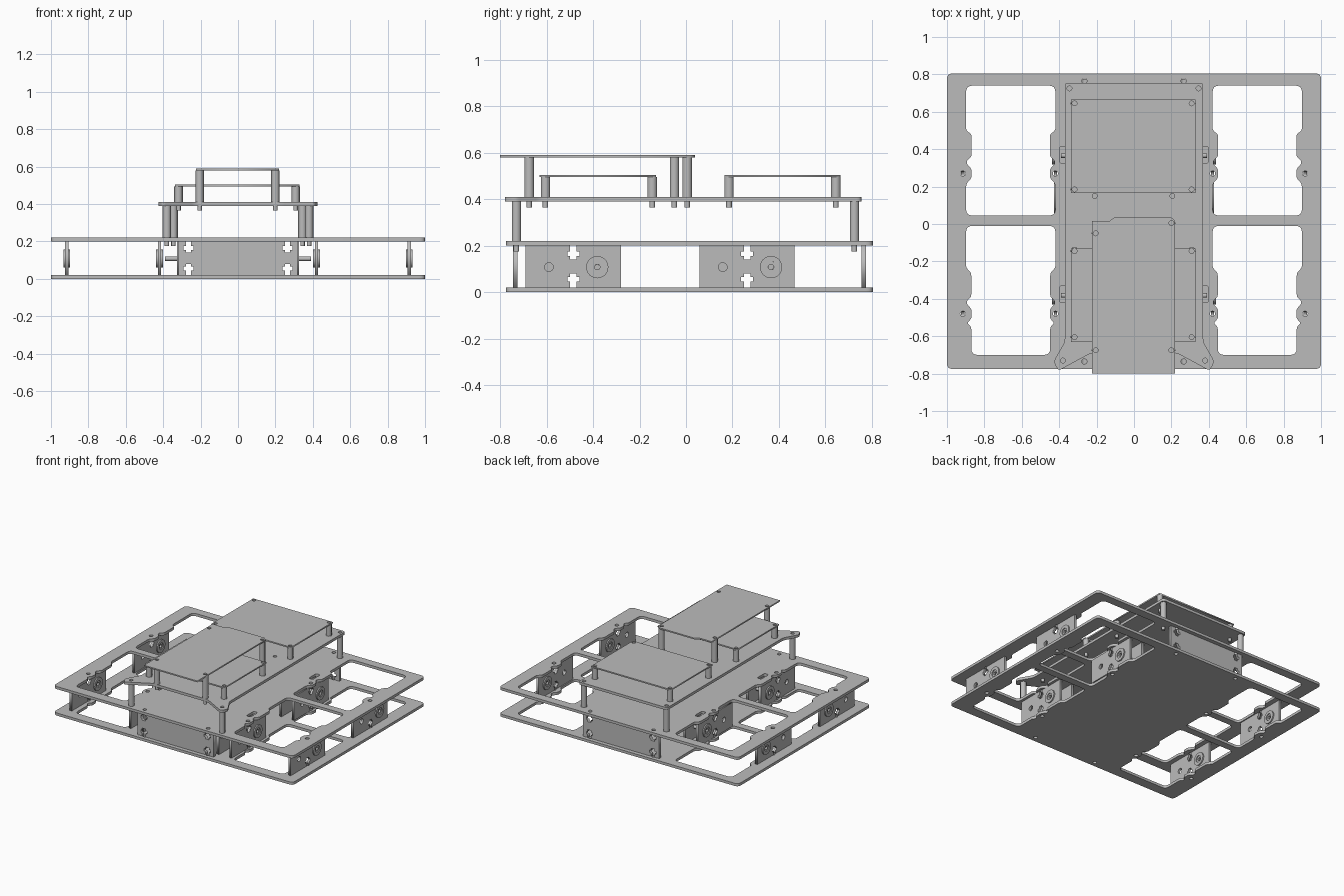
import bpy, math
from mathutils import Vector, Matrix

cube = bpy.data.objects.get("Cube")
if cube:
    bpy.data.objects.remove(cube, do_unlink=True)

grey = bpy.data.materials.new("plain grey")
grey.use_nodes = True
grey.diffuse_color = (0.5, 0.5, 0.5, 1)
grey.node_tree.nodes["Principled BSDF"].inputs["Base Color"].default_value = (0.5, 0.5, 0.5, 1)

FLAT = Matrix.Identity(4)
# profile (u, v) stood upright: facing x (u = y) or facing y (u = x), v = z
FACE_X = Matrix(((0, 0, 1, 0), (1, 0, 0, 0), (0, 1, 0, 0), (0, 0, 0, 1)))
FACE_Y = Matrix(((1, 0, 0, 0), (0, 0, -1, 0), (0, 1, 0, 0), (0, 0, 0, 1)))


def circle(x, y, r, n=16):
    return [(x + r * math.cos(math.tau * i / n), y + r * math.sin(math.tau * i / n)) for i in range(n)]


def rect(x0, x1, y0, y1):
    return [(x0, y0), (x1, y0), (x1, y1), (x0, y1)]


def rounded(points, radius):
    """Round every corner, limited by the edges beside it."""
    out = []
    for i, p in enumerate(points):
        p, a, b = Vector(p), Vector(points[i - 1]), Vector(points[(i + 1) % len(points)])
        r = min(radius, 0.45 * (a - p).length, 0.45 * (b - p).length)
        s, e = p + (a - p).normalized() * r, p + (b - p).normalized() * r
        for k in range(5):
            t = k / 4
            out.append(tuple(s * (1 - t) ** 2 + p * 2 * t * (1 - t) + e * t * t))
    return out


def plate(name, loops, low, high, turn=FLAT, move=(0, 0, 0)):
    """Extruded flat sheet: first loop is the outline, the others are holes."""
    curve = bpy.data.curves.new(name, 'CURVE')
    curve.dimensions = '2D'
    curve.fill_mode = 'BOTH'
    curve.extrude = (high - low) / 2
    for loop in loops:
        spline = curve.splines.new('POLY')
        spline.points.add(len(loop) - 1)
        for point, (u, v) in zip(spline.points, loop):
            point.co = (u, v, 0, 1)
        spline.use_cyclic_u = True
    temp = bpy.data.objects.new(name + " curve", curve)
    bpy.context.collection.objects.link(temp)
    bpy.context.view_layer.update()
    mesh = bpy.data.meshes.new_from_object(temp.evaluated_get(bpy.context.evaluated_depsgraph_get()))
    bpy.data.objects.remove(temp, do_unlink=True)
    mesh.transform(Matrix.Translation(move) @ turn @ Matrix.Translation((0, 0, (low + high) / 2)))
    mesh.materials.clear()
    mesh.materials.append(grey)
    obj = bpy.data.objects.new(name, mesh)
    bpy.context.collection.objects.link(obj)
    return obj


def rod(name, x, y, low, high, r, n=6):
    return plate(name, [circle(x, y, r, n)], low, high)


def mirrored(loop):
    return [(-x, y) for x, y in loop]


# Frame plates with four stepped windows
def window(edge):
    left = [(0.42 + inset, y) for inset, y in edge]
    right = [(0.898 - inset, y) for inset, y in reversed(edge)]
    return rounded(left + right, 0.035)


def bump(y):
    return [(0.005, y + 0.05), (0.03, y + 0.025), (0.03, y - 0.025), (0.005, y - 0.05)]


back = window([(0, 0.74), (0, 0.50), (0.03, 0.48), (0.03, 0.36), (0.005, 0.34)]
              + bump(0.27) + [(0, 0.20), (0, 0.045)])
front = window([(0, -0.01), (0, -0.235), (0.028, -0.26), (0.028, -0.39), (0.005, -0.41)]
               + bump(-0.48) + [(0.028, -0.55), (0.028, -0.70)])
outline = rounded(rect(-1, 1, -0.775, 0.805), 0.03)
holes = []
for s in (-1, 1):
    for y in (0.27, -0.48):
        holes += [circle(s * 0.915, y, 0.014), circle(s * 0.42, y, 0.014)]
    holes += [circle(s * 0.265, y, 0.014) for y in (0.765, -0.735)]
windows = [back, front, mirrored(back), mirrored(front)]
slots = [rounded(rect(s * 0.38 - 0.018, s * 0.38 + 0.018, y - 0.045, y + 0.045), 0.015)
         for s in (-1, 1) for y in (0.37, -0.375)]
plate("bottom_frame", [outline] + windows + holes, 0, 0.02)
plate("top_frame", [outline] + windows + holes + slots, 0.20, 0.22)


# Upright sheets with bolt slots cut in from top and bottom edges
def slotted(u0, u1, centres):
    def slot(c):
        return [(c - 0.014, 0), (c - 0.014, 0.025), (c - 0.026, 0.025), (c - 0.026, 0.045),
                (c - 0.014, 0.045), (c - 0.014, 0.06), (c + 0.014, 0.06), (c + 0.014, 0.045),
                (c + 0.026, 0.045), (c + 0.026, 0.025), (c + 0.014, 0.025), (c + 0.014, 0)]
    cuts = [p for c in centres for p in slot(c)]
    return ([(u0, 0.02)] + [(u, 0.02 + v) for u, v in cuts] + [(u1, 0.02), (u1, 0.20)]
            + [(u, 0.20 - v) for u, v in reversed(cuts)] + [(u0, 0.20)])


for label, y in (("front", -0.735), ("back", 0.765)):
    plate(label + "_panel", [slotted(-0.318, 0.318, (-0.265, 0.265))],
          -0.01, 0.01, FACE_Y, (0, y, 0))

# Wheel mounts: three sheets per wheel, bearings and shaft
for side, s in (("right", -1), ("left", 1)):
    for label, y in (("front", -0.485), ("back", 0.263)):
        tag = label + "_" + side
        body = slotted(y - 0.205, y + 0.205, (y,))
        axle = y + 0.103
        plate(tag + "_motor_plate", [body], -0.01, 0.01, FACE_X, (s * 0.315, 0, 0))
        for part, x in (("inner", 0.42), ("outer", 0.915)):
            at = (s * x, 0, 0)
            plate(f"{tag}_{part}_mount", [body, circle(axle, 0.108, 0.03), circle(y - 0.105, 0.108, 0.019)],
                  -0.009, 0.009, FACE_X, at)
            plate(f"{tag}_{part}_flange", [circle(axle, 0.108, 0.048, 24), circle(axle, 0.108, 0.025)],
                  -0.018, 0.018, FACE_X, at)
            plate(f"{tag}_{part}_bearing", [circle(axle, 0.108, 0.025, 24), circle(axle, 0.108, 0.013, 6)],
                  -0.012, 0.012, FACE_X, at)
        plate(tag + "_shaft", [circle(axle, 0.108, 0.012, 12)], -0.033, 0.033, FACE_X, (s * 0.357, 0, 0))

# Deck with flared front ears, boards and their standoffs
deck_bolts = [(s * x, y) for s in (-1, 1) for x, y in ((0.345, 0.725), (0.38, -0.73))]
low_bolts = {label: [(x, y) for x in (-0.318, 0.308) for y in ys]
             for label, ys in (("back", (0.185, 0.645)), ("front", (-0.605, -0.145)))}
top_bolts = [(-0.205, -0.05), (0.2, 0.005), (-0.205, -0.675), (0.2, -0.675)]
spare = [(-0.21, 0.15), (0.205, 0.15), (-0.265, -0.735), (0.265, -0.735)]


def bolt_holes(spots, r=0.013):
    return [circle(x, y, r) for x, y in spots]


half = [(0.37, 0.755), (0.37, -0.63), (0.43, -0.735), (0.405, -0.785), (0.23, -0.69)]
deck = rounded(half + mirrored(half)[::-1], 0.02)
plate("deck", [deck] + bolt_holes(deck_bolts + spare[:2]), 0.39, 0.41)
for label, y0, y1 in (("back", 0.165, 0.665), ("front", -0.63, -0.13)):
    plate(label + "_board", [rect(-0.338, 0.328, y0, y1)] + bolt_holes(low_bolts[label]), 0.495, 0.505)
half_top = [(-0.225, -0.80), (0.22, -0.80), (0.22, 0.018), (0.195, 0.038),
            (-0.10, 0.038), (-0.13, 0.017), (-0.225, 0.017)]
plate("top_board", [half_top] + bolt_holes(top_bolts), 0.58, 0.59)


def standoffs(name, spots, low, high):
    for i, (x, y) in enumerate(spots, 1):
        rod(f"{name}_standoff_{i}", x, y, low, high, 0.023)
        rod(f"{name}_bolt_{i}", x, y, low - 0.045, low - 0.02, 0.012, 12)


standoffs("deck", deck_bolts, 0.22, 0.39)
standoffs("back_board", low_bolts["back"], 0.41, 0.495)
standoffs("front_board", low_bolts["front"], 0.41, 0.495)
standoffs("top_board", top_bolts, 0.41, 0.58)
